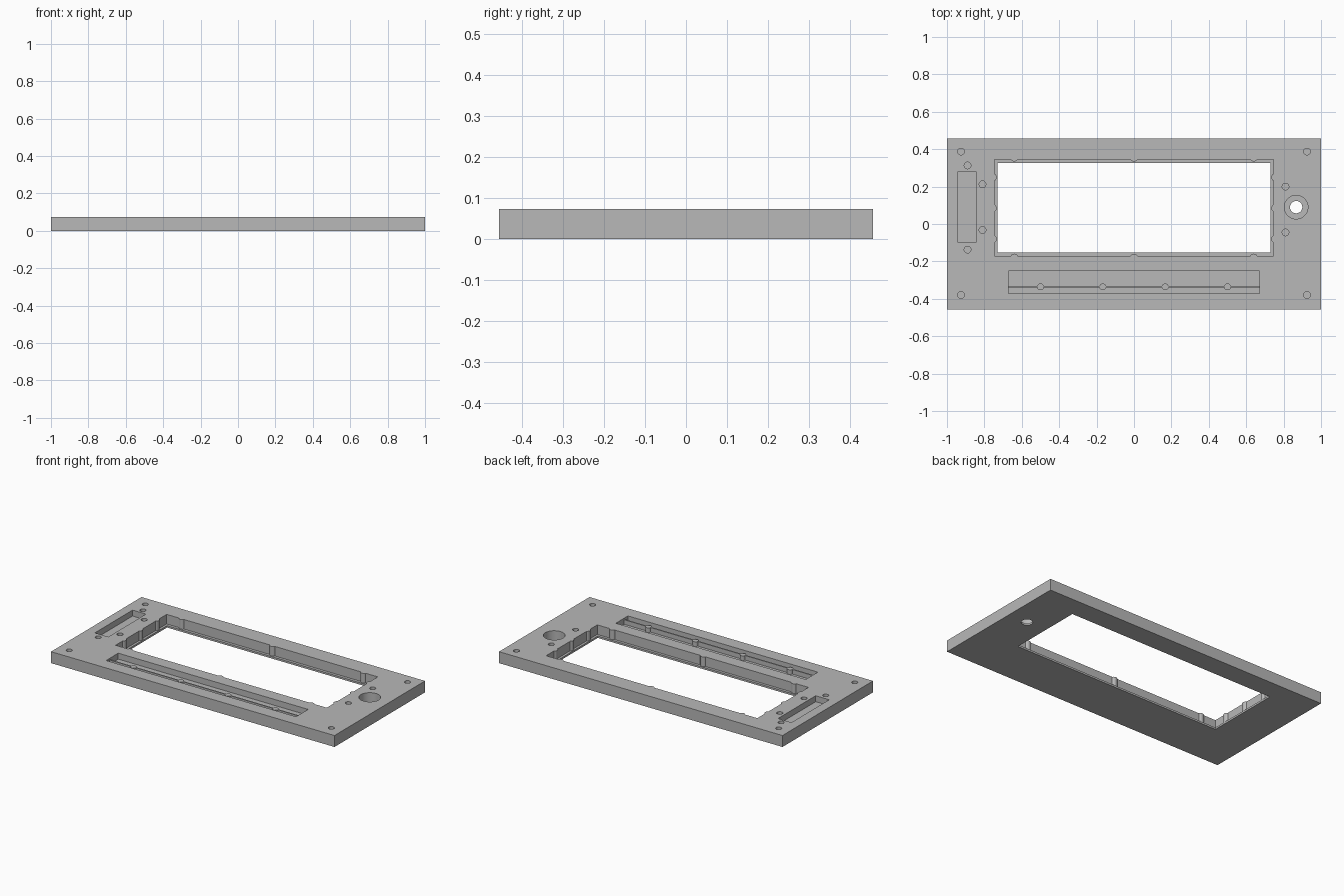
import bpy

if "Cube" in bpy.data.objects:
    bpy.data.objects.remove(bpy.data.objects["Cube"], do_unlink=True)

H = 0.073        # plate thickness
OVER = 0.1       # cutters rise past the top face
LIP = 0.012      # thin lip left at the bottom
POCKET = 0.035   # floor of the shallow pockets


def box(name, x0, x1, y0, y1, z0, z1):
    bpy.ops.mesh.primitive_cube_add(
        size=1, location=((x0 + x1) / 2, (y0 + y1) / 2, (z0 + z1) / 2))
    ob = bpy.context.object
    ob.name = name
    ob.scale = (x1 - x0, y1 - y0, z1 - z0)
    bpy.ops.object.transform_apply(location=True, rotation=True, scale=True)
    return ob


def cylinder(name, x, y, r, z0, z1, sides=32):
    bpy.ops.mesh.primitive_cylinder_add(
        vertices=sides, radius=r, depth=z1 - z0, location=(x, y, (z0 + z1) / 2))
    ob = bpy.context.object
    ob.name = name
    bpy.ops.object.transform_apply(location=True, rotation=True, scale=True)
    return ob


def cut(target, tool):
    """Subtract tool from target and discard the tool."""
    tool.hide_render = True
    mod = target.modifiers.new("cut", 'BOOLEAN')
    mod.operation = 'DIFFERENCE'
    mod.solver = 'EXACT'
    mod.object = tool
    bpy.context.view_layer.objects.active = target
    bpy.ops.object.modifier_apply(modifier=mod.name)
    bpy.data.objects.remove(tool, do_unlink=True)


panel = box("front_panel", -1, 1, -0.456, 0.456, 0, H)

# Display window: deep pocket with half-round ribs on its walls
WX, WY0, WY1 = 0.745, -0.17, 0.345
window = box("window_cutter", -WX, WX, WY0, WY1, LIP, OVER)
ribs = [(x, y) for x in (-0.64, 0, 0.64) for y in (WY0 - 0.01, WY1 + 0.01)]
ribs += [(x, y) for y in (-0.08, 0.085, 0.25) for x in (-WX - 0.01, WX + 0.01)]
for x, y in ribs:
    cut(window, cylinder("wall_rib", x, y, 0.021, -OVER, OVER * 2, 24))
cut(panel, window)
cut(panel, box("opening_cutter", -0.73, 0.73, -0.153, 0.327, -OVER, OVER))

# Long lower slot with a thin divider and four posts
slot = box("slot_cutter", -0.67, 0.67, -0.372, -0.25, POCKET, OVER)
cut(slot, box("divider", -0.8, 0.8, -0.34, -0.332, 0, 0.064))
for x in (-0.5, -0.167, 0.167, 0.5):
    cut(slot, cylinder("post", x, -0.336, 0.018, 0, 0.064))
cut(panel, slot)

# Side pocket
cut(panel, box("side_pocket_cutter", -0.94, -0.845, -0.1, 0.28, POCKET, OVER))

# Stepped knob hole
cut(panel, cylinder("knob_recess", 0.867, 0.09, 0.063, LIP, OVER, 48))
cut(panel, cylinder("knob_hole", 0.867, 0.09, 0.033, -OVER, OVER))

# Blind screw holes
holes = [(x, y) for x in (-0.925, 0.925) for y in (-0.38, 0.387)]
holes += [(-0.89, 0.313), (-0.89, -0.137), (-0.81, 0.212), (-0.81, -0.032),
          (0.81, 0.2), (0.81, -0.045)]
for x, y in holes:
    cut(panel, cylinder("screw_hole", x, y, 0.018, 0.025, OVER))

# Plain grey finish
grey = bpy.data.materials.new("plain_grey")
grey.use_nodes = True
colour = (0.48, 0.48, 0.48, 1)
grey.diffuse_color = colour
grey.node_tree.nodes["Principled BSDF"].inputs["Base Color"].default_value = colour
panel.data.materials.clear()
panel.data.materials.append(grey)

bpy.ops.object.select_all(action='DESELECT')
panel.select_set(True)
bpy.context.view_layer.objects.active = panel
bpy.ops.object.shade_smooth_by_angle()
